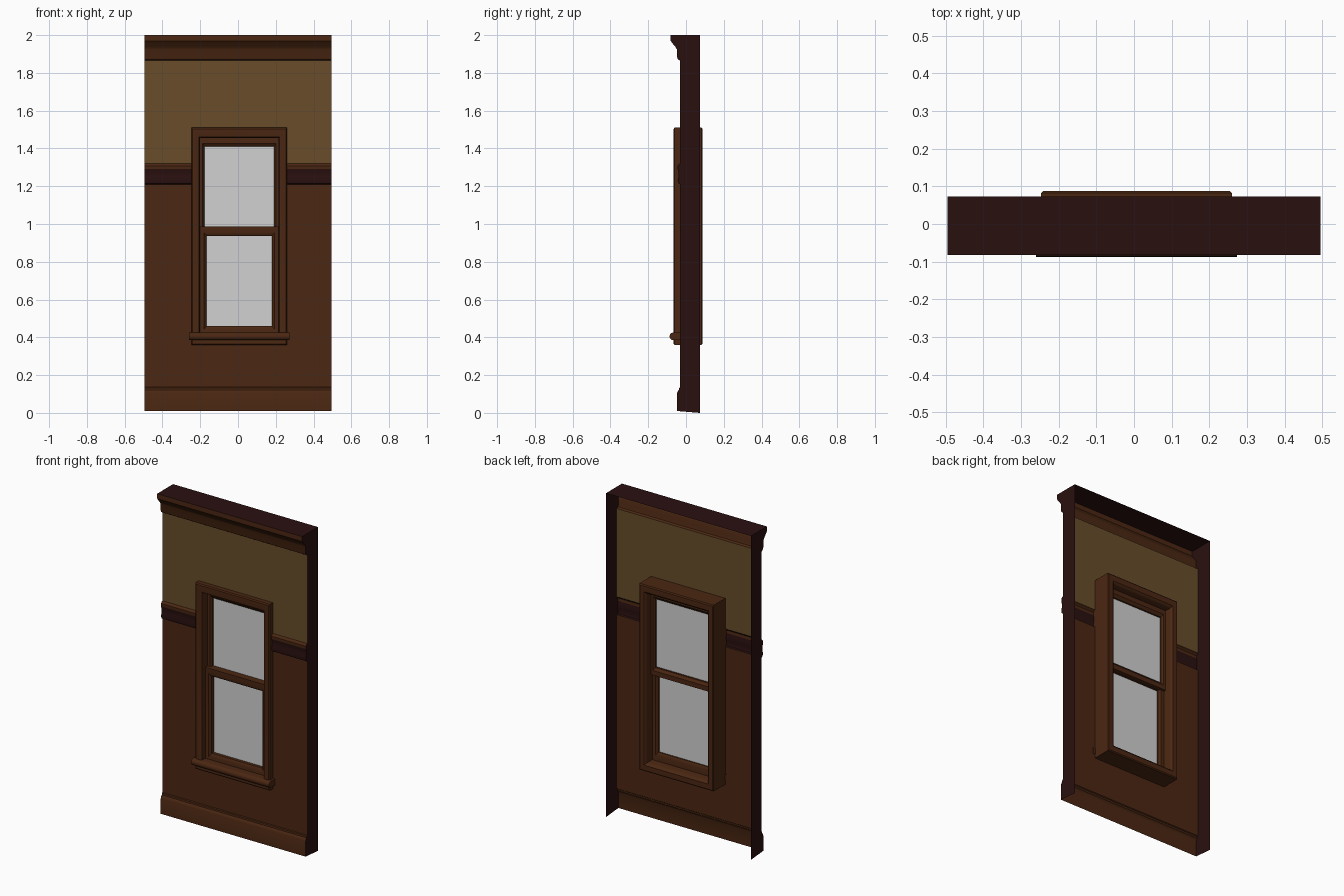
import bpy, math

if "Cube" in bpy.data.objects:
    bpy.data.objects.remove(bpy.data.objects["Cube"])

def material(name, rgb):
    m = bpy.data.materials.new(name)
    m.diffuse_color = (*rgb, 1)
    m.use_nodes = True
    m.node_tree.nodes["Principled BSDF"].inputs["Base Color"].default_value = m.diffuse_color
    return m

WOOD = material("brown wood", (0.070, 0.020, 0.006))
DARK = material("dark wood", (0.023, 0.005, 0.005))
PAPER = material("tan wallpaper", (0.140, 0.073, 0.022))
GLASS = material("grey glass", (0.64, 0.64, 0.64))

def build(name, verts, faces, mats, indices=None):
    me = bpy.data.meshes.new(name)
    me.from_pydata(verts, [], faces)
    for m in mats:
        me.materials.append(m)
    if indices:
        me.polygons.foreach_set("material_index", indices)
    me.update()
    ob = bpy.data.objects.new(name, me)
    bpy.context.collection.objects.link(ob)
    bpy.ops.object.select_all(action='DESELECT')
    ob.select_set(True)
    bpy.context.view_layer.objects.active = ob
    bpy.ops.object.shade_smooth_by_angle(angle=math.radians(35))
    return ob

def ring(name, outer, inner, profile, mat):
    """Mitred rectangular frame; profile points are (outer-to-inner fraction, y)."""
    verts, faces, n = [], [], len(profile)
    for cx, cz in ((0, 2), (1, 2), (1, 3), (0, 3)):
        for t, y in profile:
            verts.append((outer[cx] + (inner[cx] - outer[cx]) * t, y,
                          outer[cz] + (inner[cz] - outer[cz]) * t))
    for c in range(4):
        d = (c + 1) % 4
        for i in range(n):
            j = (i + 1) % n
            faces.append((c * n + i, d * n + i, d * n + j, c * n + j))
    return build(name, verts, faces, [mat])

def extrude_x(name, profile, x0, x1, mat):
    """Closed (y, z) profile, counter-clockwise seen from +x, extruded along x."""
    n = len(profile)
    verts = [(x, y, z) for x in (x0, x1) for y, z in profile]
    faces = [tuple(reversed(range(n))), tuple(range(n, 2 * n))]
    faces += [(i, (i + 1) % n, n + (i + 1) % n, n + i) for i in range(n)]
    return build(name, verts, faces, [mat])

# Wall: one open-backed moulded sheet (y, z), from baseboard up to crown
HALF, BACK = 0.495, 0.073
profile = [(-0.047, 0.01), (-0.047, 0.105), (-0.042, 0.118), (-0.037, 0.122),
           (-0.036, 0.132), (-0.031, 0.136), (-0.031, 0.38),
           (-0.031, 1.21), (-0.040, 1.214), (-0.044, 1.23), (-0.040, 1.25),
           (-0.040, 1.275), (-0.044, 1.29), (-0.044, 1.308), (-0.036, 1.318),
           (-0.031, 1.32), (-0.031, 1.49), (-0.031, 1.865), (-0.043, 1.872),
           (-0.047, 1.882), (-0.047, 1.922), (-0.056, 1.938), (-0.068, 1.952),
           (-0.080, 1.968), (-0.082, 1.97), (-0.082, 2.0)]
cols = (-HALF, -0.23, 0.245, HALF)
verts = [(x, y, z) for y, z in profile for x in cols]
faces, idx = [], []
for r in range(len(profile) - 1):
    z = (profile[r][1] + profile[r + 1][1]) / 2
    for c in range(3):
        if c == 1 and 0.38 < z < 1.49:      # window opening
            continue
        a = r * 4 + c
        faces.append((a, a + 1, a + 5, a + 4))
        idx.append(1 if 1.21 < z < 1.285 else 2 if 1.32 < z < 1.865 else 0)
build("wall_panelling", verts, faces, [WOOD, DARK, PAPER], idx)

# Dark end panels follow the moulding outline; dark top panel closes the shell
outline = [(BACK, 0.0)] + [(BACK, 2.0)] + profile[::-1]
for side, name in ((1, "right_end_panel"), (-1, "left_end_panel")):
    order = tuple(range(len(outline)))
    build(name, [(side * HALF, y, z) for y, z in outline],
          [order if side > 0 else order[::-1]], [DARK])
y0 = profile[-1][0]
build("top_panel", [(-HALF, y0, 2), (HALF, y0, 2), (HALF, BACK, 2), (-HALF, BACK, 2)],
      [(0, 1, 2, 3)], [DARK])

# Window casing, running right through the wall
ring("window_casing", (-0.247, 0.26, 0.36, 1.51), (-0.202, 0.215, 0.41, 1.455),
     [(0, -0.060), (0.12, -0.065), (0.75, -0.065), (0.92, -0.060), (1, -0.050),
      (1, 0.070), (0.92, 0.080), (0.75, 0.087), (0.12, 0.087), (0, 0.082)], WOOD)

# Double-hung sashes with their panes
def sash(name, outer, inner, front, back, pane_y):
    ring(name + "_sash", outer, inner,
         [(0, front), (0.65, front), (1, front + 0.012),
          (1, back - 0.012), (0.65, back), (0, back)], WOOD)
    x0, x1, z0, z1 = inner
    e = 0.003
    build(name + "_glass", [(x0 - e, pane_y, z0 - e), (x1 + e, pane_y, z0 - e),
                            (x1 + e, pane_y, z1 + e), (x0 - e, pane_y, z1 + e)],
          [(0, 1, 2, 3)], [GLASS])

sash("upper", (-0.204, 0.217, 0.94, 1.457), (-0.178, 0.191, 0.985, 1.41),
     -0.008, 0.036, 0.014)
sash("lower", (-0.204, 0.217, 0.408, 0.987), (-0.167, 0.18, 0.46, 0.937),
     -0.030, 0.022, 0.002)

# Rounded sill
nose = [(-0.069 - 0.018 * math.sin(a), 0.405 + 0.02 * math.cos(a))
        for a in (math.pi * k / 8 for k in range(9))]
extrude_x("window_sill", [(-0.028, 0.385), (-0.028, 0.425)] + nose, -0.26, 0.273, WOOD)
